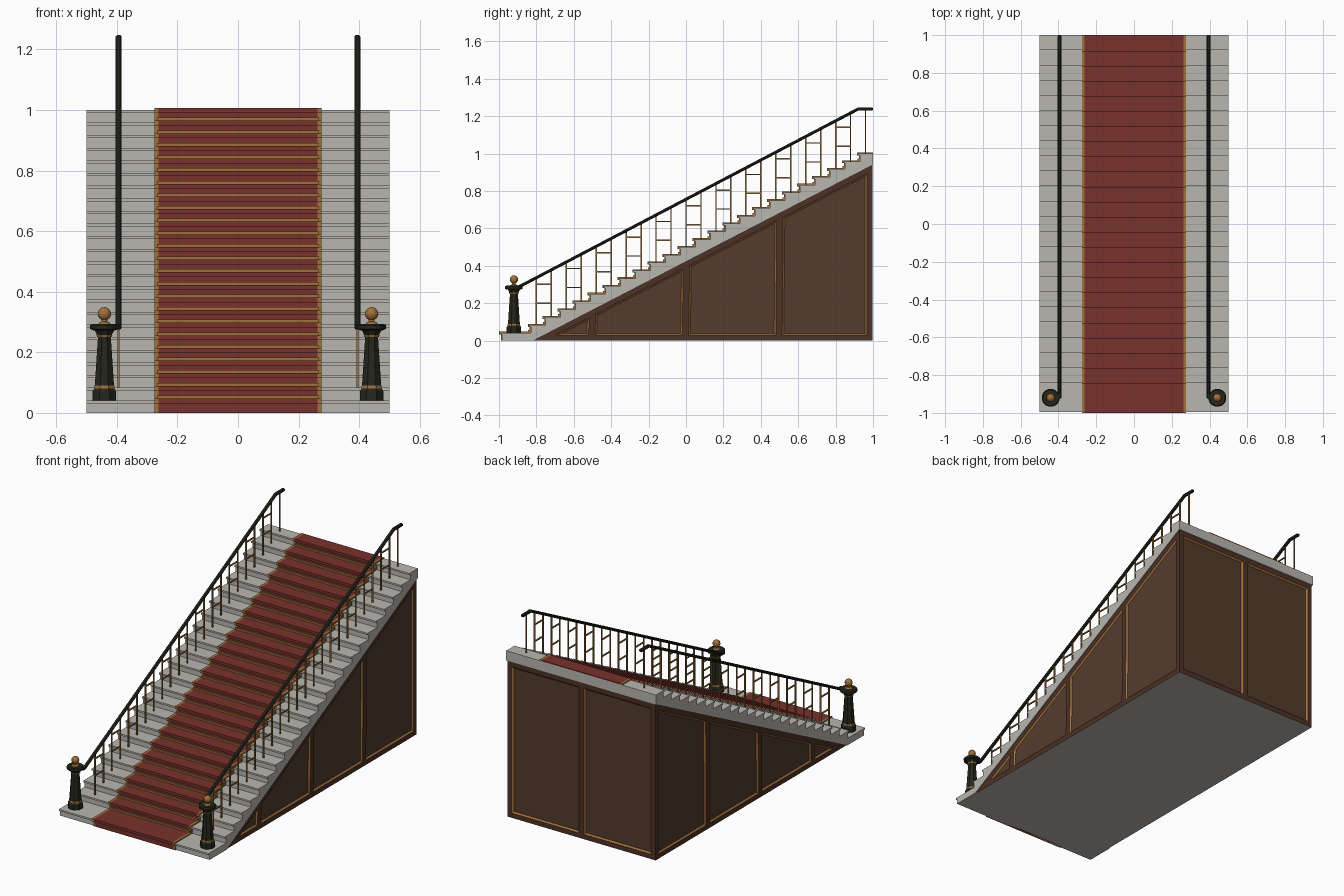
import bpy, bmesh, math
from mathutils import Vector, Matrix

if "Cube" in bpy.data.objects:
    bpy.data.objects.remove(bpy.data.objects["Cube"])


def material(name, rgb):
    m = bpy.data.materials.new(name)
    m.use_nodes = True
    m.diffuse_color = (*rgb, 1)
    m.node_tree.nodes["Principled BSDF"].inputs["Base Color"].default_value = (*rgb, 1)
    return m


STONE = material("pale stone", (0.48, 0.47, 0.435))
CARPET = material("red carpet", (0.19, 0.031, 0.025))
GOLD = material("aged gold", (0.35, 0.165, 0.045))
FRAME = material("dark wood", (0.075, 0.031, 0.019))
PANEL = material("panel wood", (0.088, 0.044, 0.026))
METAL = material("black metal", (0.018, 0.019, 0.012))

STEPS, RISE, RUN = 24, 1 / 24, 0.08
LIP = 0.01


def finish(bm, name, *mats):
    me = bpy.data.meshes.new(name)
    bm.to_mesh(me)
    bm.free()
    for m in mats:
        me.materials.append(m)
    ob = bpy.data.objects.new(name, me)
    bpy.context.collection.objects.link(ob)
    return ob


def prism(name, outline, x0, x1, mat):
    """Extrude a (y, z) outline from x0 to x1."""
    bm = bmesh.new()
    face = bm.faces.new([bm.verts.new((x0, y, z)) for y, z in outline])
    ext = bmesh.ops.extrude_face_region(bm, geom=[face])["geom"]
    bmesh.ops.translate(bm, vec=(x1 - x0, 0, 0),
                        verts=[v for v in ext if isinstance(v, bmesh.types.BMVert)])
    bmesh.ops.recalc_face_normals(bm, faces=bm.faces)
    return finish(bm, name, mat)


def add_box(bm, lo, hi):
    lo, hi = Vector(lo), Vector(hi)
    mat = Matrix.Translation((lo + hi) / 2) @ Matrix.Diagonal((*(hi - lo), 1))
    bmesh.ops.create_cube(bm, size=1, matrix=mat)


def nose(i):
    """Front edge of step i."""
    return -0.994 if i == 0 else -0.84 + RUN * (i - 1)


def stair_outline(off):
    """Stepped line with overhanging lips, pushed outward by off."""
    pts = []
    for i in range(STEPS):
        front, top = nose(i) - off, (i + 1) * RISE + off
        low = 0 if i == 0 else i * RISE + off
        pts += [(front + LIP, low), (front + LIP, top - LIP - off),
                (front, top - LIP - off), (front, top)]
    return pts + [(1, 1 + off)]


# Stone stairs with a sloping underside
SOFFIT_Y, SOFFIT_Z = -0.82, 0.942
prism("stone_stairs", stair_outline(0) + [(1, SOFFIT_Z), (SOFFIT_Y, 0)], -0.5, 0.5, STONE)

# Carpet runner with gold borders
inner = [(1, 0.999), (0.98, 0.96), (-0.8, 0.03), (-0.96, 0.01), (-0.97, 0)]
runner = stair_outline(0.006) + inner
prism("carpet_runner", runner, -0.262, 0.262, CARPET)
for side, s in (("left", 1), ("right", -1)):
    prism(side + "_carpet_border", runner, s * 0.262, s * 0.276, GOLD)

# Gold rods at the foot of each riser
bm = bmesh.new()
for i in range(1, STEPS):
    z = i * RISE + 0.005
    add_box(bm, (-0.268, nose(i) - 0.004, z), (0.268, nose(i) + 0.006, z + 0.011))
finish(bm, "carpet_rods", GOLD)


def panelling(name, cells, outward):
    """Framed wall whose cells become recessed panels with gold bevels."""
    bm = bmesh.new()
    for cell in cells:
        bm.faces.new([bm.verts.new(p) for p in cell])
    bmesh.ops.remove_doubles(bm, verts=bm.verts, dist=0.0005)
    bm.normal_update()
    for f in bm.faces:
        if f.normal.dot(Vector(outward)) < 0:
            f.normal_flip()
    bm.normal_update()
    core = list(bm.faces)
    bmesh.ops.inset_region(bm, faces=core, thickness=0.012, use_boundary=True,
                           use_even_offset=True)
    bmesh.ops.inset_individual(bm, faces=core, thickness=0.017, use_even_offset=True)
    trim = bmesh.ops.inset_individual(bm, faces=core, thickness=0.009, depth=-0.008,
                                      use_even_offset=True)["faces"]
    for f in trim:
        f.material_index = 1
    for f in core:
        f.material_index = 2
    return finish(bm, name, FRAME, GOLD, PANEL)


def soffit(y):
    return SOFFIT_Z * (y - SOFFIT_Y) / (1 - SOFFIT_Y)


# Side walls: one triangular and three sloping panels each
WALL = 0.495
cuts = [SOFFIT_Y, -0.505, -0.003, 0.497, WALL * 2 + 0.006]
for side, s in (("left", 1), ("right", -1)):
    x = s * WALL
    cells = []
    for a, b in zip(cuts, cuts[1:]):
        cell = [(x, a, 0), (x, b, 0), (x, b, soffit(b))]
        if a > SOFFIT_Y:
            cell.append((x, a, soffit(a)))
        cells.append(cell)
    panelling(side + "_wall", cells, (s, 0, 0))

# Back wall with two panels
y, top = cuts[-1], soffit(cuts[-1])
panelling("back_wall", [[(a, y, 0), (b, y, 0), (b, y, top), (a, y, top)]
                        for a, b in ((-WALL, 0), (0, WALL))], (0, 1, 0))

# Flat underside
bm = bmesh.new()
bm.faces.new([bm.verts.new(p) for p in ((-WALL, SOFFIT_Y, 0), (-WALL, y, 0),
                                        (WALL, y, 0), (WALL, SOFFIT_Y, 0))])
finish(bm, "underside", STONE)


def lathe(name, profile, sides, centre, mat):
    """Turn a (radius, z) profile around a vertical axis."""
    bm = bmesh.new()
    rings = []
    for r, z in profile:
        rings.append([bm.verts.new((centre[0] + r * math.cos(a), centre[1] + r * math.sin(a), z))
                      for a in (2 * math.pi * (k + 0.5) / sides for k in range(sides))])
    for lo, hi in zip(rings, rings[1:]):
        for k in range(sides):
            n = (k + 1) % sides
            bm.faces.new((lo[k], lo[n], hi[n], hi[k]))
    bm.faces.new(rings[0][::-1])
    bm.faces.new(rings[-1])
    return finish(bm, name, mat)


def rail_z(y):
    return 0.284 + (min(max(y, -0.9), 0.92) + 0.9) * 0.954 / 1.82


for side, s in (("left", 1), ("right", -1)):
    rail_x, post = s * 0.394, (s * 0.441, -0.92)

    # Handrail, level at both ends
    path = [(v, rail_z(v)) for v in (-0.925, -0.9, 0.92, 1)]
    outline = [(a, b + 0.009) for a, b in path] + [(a, b - 0.009) for a, b in path[::-1]]
    rail = prism(side + "_handrail", outline, rail_x - 0.01, rail_x + 0.01, METAL)
    bev = rail.modifiers.new("soft edges", "BEVEL")
    bev.width, bev.segments = 0.005, 1

    # Balusters, one per step, paired by two rungs
    bm = bmesh.new()
    t = 0.0035
    for k in range(STEPS - 1):
        b = -0.8 + RUN * k
        add_box(bm, (rail_x - t, b - t, (k + 2) * RISE), (rail_x + t, b + t, rail_z(b)))
        if k % 2 == 0 and k < STEPS - 2:
            for drop in (0.056, 0.157):
                z = rail_z(b + RUN / 2) - drop
                add_box(bm, (rail_x - t, b, z - t), (rail_x + t, b + RUN, z + t))
    finish(bm, side + "_balusters", GOLD)

    # Newel post: foot, tapered shaft, round cap and ball
    lathe(side + "_newel_post",
          [(0.042, RISE), (0.042, 0.072), (0.036, 0.08), (0.034, 0.095), (0.023, 0.25),
           (0.027, 0.258), (0.036, 0.276)], 8, post, METAL)
    lathe(side + "_newel_band", [(0.037, 0.08), (0.036, 0.09)], 8, post, GOLD)
    lathe(side + "_newel_collar", [(0.026, 0.25), (0.029, 0.257)], 8, post, GOLD)
    lathe(side + "_newel_cap",
          [(0.036, 0.272), (0.048, 0.277), (0.048, 0.289), (0.042, 0.294)], 16, post, METAL)
    lathe(side + "_newel_neck",
          [(0.022, 0.293), (0.018, 0.298), (0.01, 0.301), (0.01, 0.31)], 12, post, GOLD)
    bm = bmesh.new()
    bmesh.ops.create_uvsphere(bm, u_segments=12, v_segments=8, radius=0.022,
                              matrix=Matrix.Translation((*post, 0.327)))
    finish(bm, side + "_newel_ball", GOLD)
